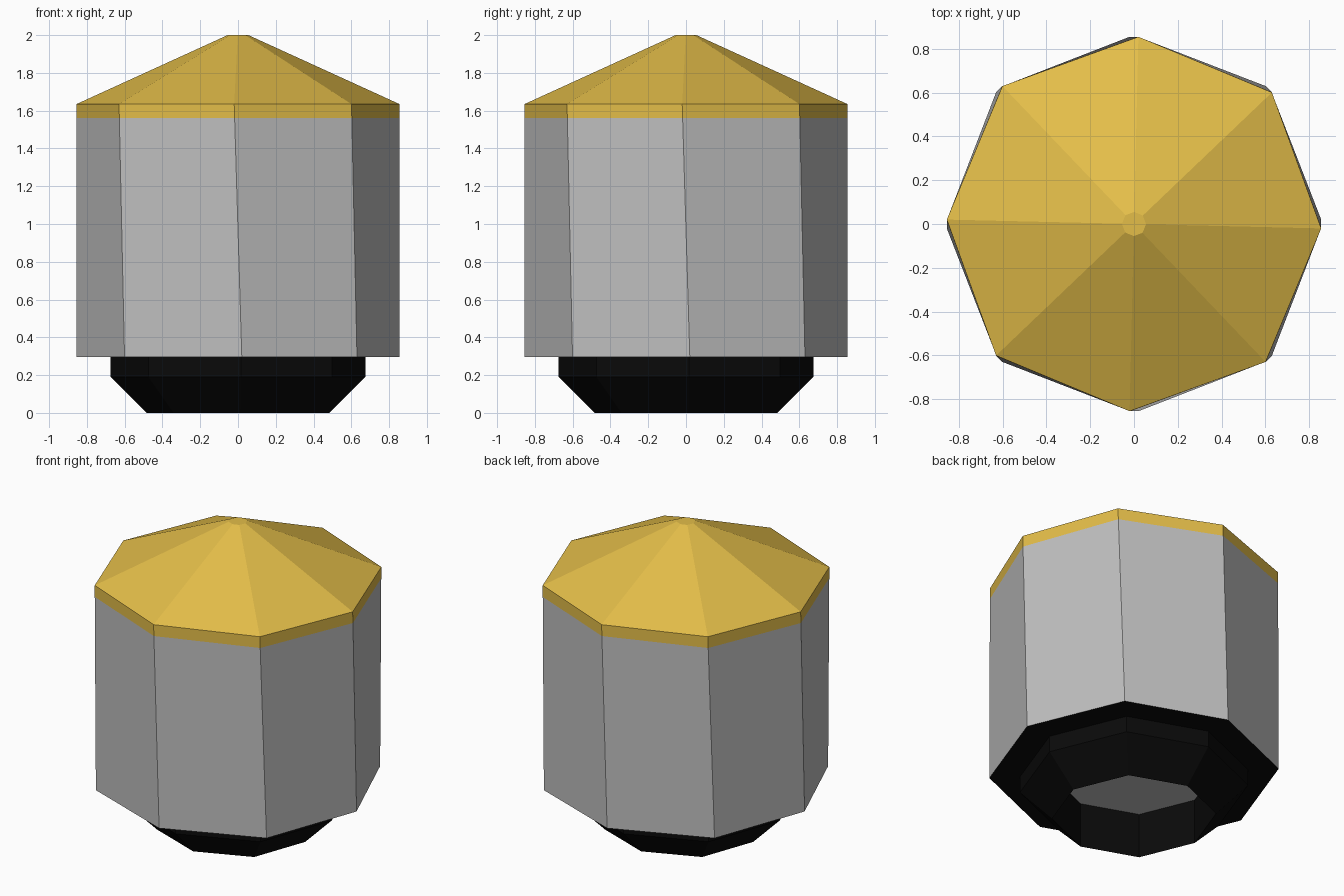
import bpy
import bmesh
import math

if "Cube" in bpy.data.objects:
    bpy.data.objects.remove(bpy.data.objects["Cube"])


def material(name, colour):
    m = bpy.data.materials.new(name)
    m.diffuse_color = (*colour, 1)
    m.use_nodes = True
    m.node_tree.nodes["Principled BSDF"].inputs["Base Color"].default_value = m.diffuse_color
    return m


GOLD = material("gold", (0.77, 0.51, 0.066))
GREY = material("light grey", (0.52, 0.52, 0.52))
BLACK = material("black", (0.003, 0.003, 0.003))
TWIST = 1.35   # the body turns from +TWIST at the bottom to -TWIST at the top
Z0, Z1 = 0.297, 1.635


def twist_at(z):
    return TWIST * (1 - 2 * (z - Z0) / (Z1 - Z0))


def loft(name, rings, mat, cap_start=False, cap_end=False):
    """Join eight-sided rings (z, radius, turn in degrees) from first to last."""
    bm = bmesh.new()
    loops = []
    for z, r, turn in rings:
        loop = []
        for i in range(8):
            a = math.radians(45 * i + turn)
            rr = r * (1.018 if i % 2 else 1.0)   # diagonal corners sit slightly further out
            loop.append(bm.verts.new((rr * math.cos(a), rr * math.sin(a), z)))
        loops.append(loop)
    for lo, hi in zip(loops, loops[1:]):
        for i in range(8):
            j = (i + 1) % 8
            bm.faces.new((lo[i], lo[j], hi[j], hi[i]))
    if cap_start:
        bm.faces.new(loops[0][::-1])
    if cap_end:
        bm.faces.new(loops[-1])
    me = bpy.data.meshes.new(name)
    bm.to_mesh(me)
    bm.free()
    me.materials.append(mat)
    ob = bpy.data.objects.new(name, me)
    bpy.context.collection.objects.link(ob)
    return ob


# Gold roof with its rim band and small flat tip
loft("roof", [(1.56, 0.855, twist_at(1.56)), (Z1, 0.855, -TWIST), (2.0, 0.055, -TWIST)],
     GOLD, cap_end=True)

# Grey slightly twisted body
loft("body", [(Z0, 0.855, TWIST), (1.56, 0.855, twist_at(1.56))], GREY)

# Black base: hollow wall, bevelled outside, neck and underside of the body
loft("base", [(Z0, 0.485, TWIST), (0.0, 0.485, TWIST), (0.19, 0.675, TWIST),
              (Z0, 0.675, TWIST), (Z0, 0.855, TWIST)][::1], BLACK)

# Grey ceiling inside the hollow base
loft("base_recess", [(Z0, 0.485, TWIST)], GREY, cap_start=True)

# The base profile runs down the inside and up the outside, so faces point outwards
